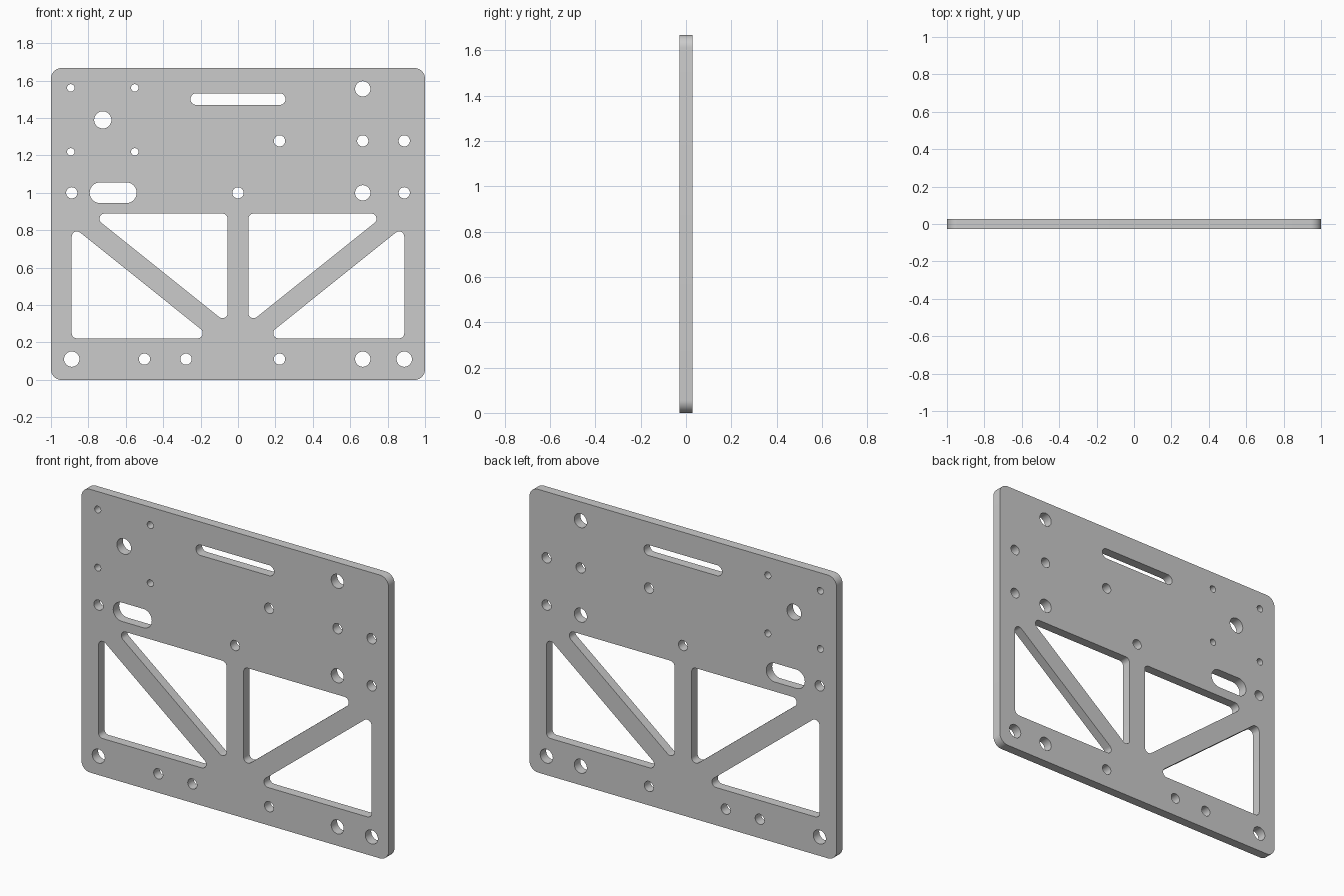
import bpy, bmesh, math
from mathutils import Vector

if "Cube" in bpy.data.objects:
    bpy.data.objects.remove(bpy.data.objects["Cube"])

HALF_T = 0.0278   # half plate thickness
loops = []        # outline and openings, as (x, z) loops


def rounded(corners, r, steps=10):
    """Polygon with every corner replaced by an arc of radius r."""
    pts, n = [], len(corners)
    for i in range(n):
        p = Vector(corners[i])
        a = (Vector(corners[i - 1]) - p).normalized()
        b = (Vector(corners[(i + 1) % n]) - p).normalized()
        half = a.angle(b) / 2
        c = p + (a + b).normalized() * (r / math.sin(half))
        start = p + a * (r / math.tan(half)) - c
        end = p + b * (r / math.tan(half)) - c
        a0 = math.atan2(start.y, start.x)
        sweep = (math.atan2(end.y, end.x) - a0 + math.pi) % (2 * math.pi) - math.pi
        for k in range(steps + 1):
            t = a0 + sweep * k / steps
            pts.append((c.x + r * math.cos(t), c.y + r * math.sin(t)))
    loops.append(pts)


def rect(x0, z0, x1, z1, r):
    rounded([(x0, z0), (x1, z0), (x1, z1), (x0, z1)], r)


def hole(x, z, r, n=40):
    loops.append([(x + r * math.cos(2 * math.pi * k / n),
                   z + r * math.sin(2 * math.pi * k / n)) for k in range(n)])


# Plate outline
rect(-1, 0, 1, 1.667, 0.056)

# Handle slot and cable slot
rect(-0.254, 1.47, 0.254, 1.532, 0.0309)
rect(-0.793, 0.945, -0.542, 1.056, 0.0554)

# Mirrored truss windows
for s in (-1, 1):
    rounded([(s * 0.0556, 0.300), (s * 0.792, 0.889), (s * 0.0556, 0.889)], 0.0278)
    rounded([(s * 0.137, 0.222), (s * 0.889, 0.222), (s * 0.889, 0.824)], 0.0278)

# Motor mount: four small screws around a larger bore
for x in (-0.894, -0.552):
    for z in (1.219, 1.561):
        hole(x, z, 0.02)
hole(-0.723, 1.39, 0.046)

# Medium bolt holes
for x, z in [(0.222, 1.278), (0.667, 1.278), (0.889, 1.278), (-0.889, 1), (0, 1),
             (0.889, 1), (-0.5, 0.111), (-0.278, 0.111), (0.222, 0.111)]:
    hole(x, z, 0.03)

# Large bolt holes
for x, z in [(0.667, 1.556), (0.667, 1), (-0.889, 0.111), (0.667, 0.111), (0.889, 0.111)]:
    hole(x, z, 0.041)

# Filled, extruded profile
curve = bpy.data.curves.new("side_plate", 'CURVE')
curve.dimensions = '2D'
curve.fill_mode = 'BOTH'
curve.extrude = HALF_T
for pts in loops:
    sp = curve.splines.new('POLY')
    sp.points.add(len(pts) - 1)
    for p, (x, z) in zip(sp.points, pts):
        p.co = (x, z, 0, 1)
    sp.use_cyclic_u = True
plate = bpy.data.objects.new("side_plate", curve)
plate.rotation_euler.x = math.pi / 2
bpy.context.collection.objects.link(plate)
bpy.context.view_layer.objects.active = plate
plate.select_set(True)
bpy.ops.object.convert(target='MESH')
plate = bpy.context.object

# Weld caps to rims and shade
bm = bmesh.new()
bm.from_mesh(plate.data)
bmesh.ops.remove_doubles(bm, verts=bm.verts, dist=1e-5)
bmesh.ops.recalc_face_normals(bm, faces=bm.faces)
bm.to_mesh(plate.data)
bm.free()
bpy.ops.object.shade_smooth_by_angle(angle=math.radians(30))
